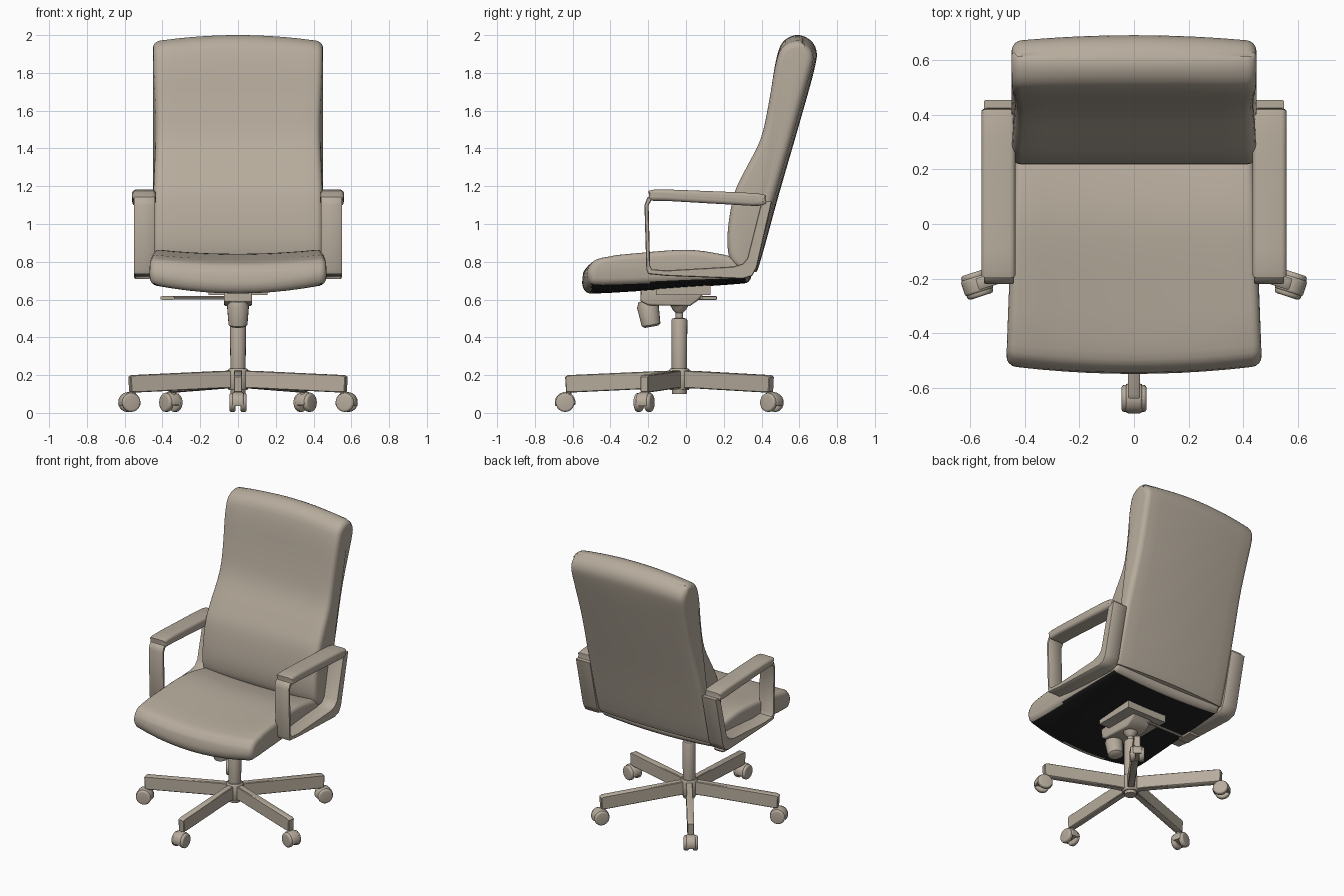
import bpy, bmesh, math
from mathutils import Matrix, Vector

if "Cube" in bpy.data.objects:
    bpy.data.objects.remove(bpy.data.objects["Cube"], do_unlink=True)


def material(name, rgb):
    m = bpy.data.materials.new(name)
    m.use_nodes = True
    m.diffuse_color = (*rgb, 1)
    m.node_tree.nodes["Principled BSDF"].inputs["Base Color"].default_value = (*rgb, 1)
    return m


TAUPE = material("warm taupe", (0.47, 0.41, 0.335))
BLACK = material("black underside", (0.015, 0.015, 0.015))
HUB_Y = -0.035


def finish(name, bm, angle=40):
    bmesh.ops.recalc_face_normals(bm, faces=bm.faces)
    mesh = bpy.data.meshes.new(name)
    bm.to_mesh(mesh)
    bm.free()
    ob = bpy.data.objects.new(name, mesh)
    bpy.context.collection.objects.link(ob)
    mesh.materials.append(TAUPE)
    bpy.ops.object.select_all(action='DESELECT')
    ob.select_set(True)
    bpy.context.view_layer.objects.active = ob
    bpy.ops.object.shade_smooth_by_angle(angle=math.radians(angle))
    return ob


def smooth_loop(pts, steps=4):
    """Closed Catmull-Rom curve through the points."""
    out, n = [], len(pts)
    for i in range(n):
        a, b, c, d = (Vector(pts[(i + k) % n]) for k in (-1, 0, 1, 2))
        for s in range(steps):
            t = s / steps
            out.append(0.5 * (2 * b + (c - a) * t + (2 * a - 5 * b + 4 * c - d) * t * t
                              + (3 * b - a - 3 * c + d) * t ** 3))
    return out


def inset(pts, amount):
    """Move a closed (y, z) outline inwards."""
    n = len(pts)
    pts = [Vector(p) for p in pts]
    area = sum(pts[i - 1].x * pts[i].y - pts[i].x * pts[i - 1].y for i in range(n))
    side = math.copysign(amount, area)
    out = []
    for i in range(n):
        t = (pts[(i + 1) % n] - pts[i - 1]).normalized()
        out.append(pts[i] + Vector((-t.y, t.x)) * side)
    return out


def loft(outline, stations):
    """Skin a (y, z) outline along x; stations are (x, inset)."""
    bm = bmesh.new()
    rings = [[bm.verts.new((x, *p)) for p in inset(outline, d)] for x, d in stations]
    n = len(outline)
    for a, b in zip(rings, rings[1:]):
        for i in range(n):
            j = (i + 1) % n
            bm.faces.new((a[i], a[j], b[j], b[i]))
    bm.faces.new(rings[0])
    bm.faces.new(rings[-1][::-1])
    return bm


def rounded(x0, x1, r, inner=0):
    """Stations with rounded ends."""
    arc = [(r * (1 - math.cos(a)), r * (1 - math.sin(a)))
           for a in (math.pi * k / 8 for k in range(5))]
    left = [(x0 + dx, d) for dx, d in arc]
    mid = [(x0 + r + (x1 - x0 - 2 * r) * k / (inner + 1), 0) for k in range(1, inner + 1)]
    return left + mid + [(x1 - dx, d) for dx, d in reversed(arc)]


def lathe(name, rings, matrix, sides=20):
    """Round part from (radius, height) rings."""
    bm = bmesh.new()
    loops = [[bm.verts.new((r * math.cos(2 * math.pi * k / sides),
                            r * math.sin(2 * math.pi * k / sides), z))
              for k in range(sides)] for r, z in rings]
    for a, b in zip(loops, loops[1:]):
        for i in range(sides):
            j = (i + 1) % sides
            bm.faces.new((a[i], a[j], b[j], b[i]))
    bm.faces.new(loops[0])
    bm.faces.new(loops[-1])
    bm.transform(matrix)
    return finish(name, bm)


# Seat cushion, sagging across its width, with a black underside panel
seat_line = smooth_loop([(-0.53, 0.69), (-0.55, 0.74), (-0.53, 0.79), (-0.47, 0.825),
                         (-0.25, 0.85), (0, 0.867), (0.18, 0.845), (0.3, 0.81),
                         (0.345, 0.76), (0.33, 0.715), (0.27, 0.705), (0, 0.695),
                         (-0.25, 0.685), (-0.47, 0.68)])
bm = loft(seat_line, rounded(-1 * 0.46, 0.46, 0.035, 9))
for v in bm.verts:
    u = v.co.x / 0.46
    mid = 1 - u * u
    depth = (v.co.y + 0.55) / 0.9
    sag = 0.05 - 0.03 * depth if v.co.z < 0.76 else 0.025
    v.co.z -= sag * mid
    if v.co.y < -0.4:
        v.co.y += 0.03 * u * u
    v.co.x *= 1.02 - 0.07 * depth
seat = finish("seat", bm, 60)
seat.data.materials.append(BLACK)
for p in seat.data.polygons:
    c = p.center
    if p.normal.z < -0.7 and abs(c.x) < 0.44 and -0.5 < c.y < 0.31:
        p.material_index = 1

# Tall backrest with a rolled top and a narrower waist
back_line = smooth_loop([(0.24, 0.8), (0.22, 0.88), (0.225, 1.0), (0.255, 1.16), (0.31, 1.28),
                         (0.395, 1.45), (0.44, 1.65), (0.475, 1.86), (0.51, 1.96),
                         (0.58, 2.0), (0.65, 1.98), (0.69, 1.92), (0.68, 1.82),
                         (0.6, 1.53), (0.49, 1.15), (0.39, 0.79), (0.36, 0.745),
                         (0.3, 0.75)])
bm = loft(back_line, rounded(-0.45, 0.45, 0.035, 9))
for v in bm.verts:
    u = v.co.x / 0.45
    y, z = v.co.y, v.co.z
    rear = y > 0.3 + (z - 0.8) * 0.28
    v.co.x *= 1 - 0.03 * math.exp(-((z - 1.5) / 0.25) ** 2)
    if z > 1.75:
        v.co.z -= 0.035 * u * u * (z - 1.75) / 0.25
    if rear:
        v.co.y -= 0.022 * u * u
finish("backrest", bm, 60)

# Armrests: padded top over a bent strap that runs under and up the back
pad_line = smooth_loop([(-0.185, 1.125), (-0.195, 1.155), (-0.17, 1.182), (0.1, 1.175),
                        (0.39, 1.16), (0.42, 1.135), (0.405, 1.097), (0.2, 1.105),
                        (-0.1, 1.122)], 3)
strap_outer = [(-0.17, 1.155), (-0.205, 1.14), (-0.22, 1.1), (-0.21, 0.76), (-0.2, 0.735),
               (-0.1, 0.725), (0.3, 0.71), (0.35, 0.725), (0.375, 0.77), (0.455, 1.12)]
strap_inner = [(0.4, 1.12), (0.325, 0.82), (0.3, 0.79), (0.25, 0.775), (-0.1, 0.755),
               (-0.18, 0.76), (-0.19, 0.78), (-0.198, 1.1), (-0.18, 1.13)]
for side, label in ((1, "left"), (-1, "right")):
    finish(label + "_arm_pad", loft(pad_line, rounded(side * 0.435, side * 0.56, 0.02)
                                    if side > 0 else rounded(-0.56, -0.435, 0.02)), 60)
    finish(label + "_arm_strap", loft(strap_outer + strap_inner,
                                      [(side * x, d) for x, d in
                                       ((0.44, 0.004), (0.445, 0), (0.545, 0), (0.55, 0.004))]))

# Tilt mechanism under the seat
mech_line = [(-0.24, 0.67), (-0.24, 0.59), (-0.2, 0.57), (0.02, 0.565), (0.07, 0.6), (0.12, 0.67)]
finish("tilt_housing", loft(mech_line, rounded(-0.075, 0.075, 0.012)))
plate = [(-0.16, 0.625), (0.13, 0.625), (0.13, 0.68), (-0.16, 0.68)]
finish("mounting_plate", loft(plate, [(-0.155, 0), (0.155, 0)]))
lathe("tension_knob", [(0.035, -0.07), (0.05, -0.06), (0.058, 0.04), (0.045, 0.07)],
      Matrix.Translation((0, -0.195, 0.525)) @ Matrix.Rotation(math.radians(10), 4, 'X'))
lathe("lever_rod", [(0.009, 0), (0.009, 0.33)],
      Matrix.Translation((-0.05, 0.08, 0.61)) @ Matrix.Rotation(-math.pi / 2, 4, 'Y'), 8)
paddle = [(0.05, 0.598), (0.16, 0.598), (0.165, 0.608), (0.16, 0.618), (0.05, 0.618)]
finish("lever_paddle", loft(paddle, [(-0.41, 0.003), (-0.4, 0), (-0.345, 0), (-0.335, 0.003)]))

# Gas column and hub
hub = Matrix.Translation((0, HUB_Y, 0))
lathe("gas_column", [(0.038, 0.1), (0.04, 0.105), (0.042, 0.49), (0.038, 0.5), (0.02, 0.502),
                     (0.02, 0.53), (0.035, 0.545), (0.06, 0.59)], hub)
lathe("base_hub", [(0.048, 0.12), (0.055, 0.13), (0.055, 0.225), (0.048, 0.235)], hub)

# Five-star base with twin-wheel casters
leg_line = [(0, 0.225), (-0.1, 0.222), (-0.59, 0.2), (-0.605, 0.19), (-0.6, 0.112),
            (-0.57, 0.108), (-0.1, 0.13), (0, 0.13)]


def arc_line(radius, start, end, count):
    return [(-0.605 + radius * math.cos(math.radians(start + (end - start) * k / count)),
             0.055 + radius * math.sin(math.radians(start + (end - start) * k / count)))
            for k in range(count)]


for k in range(5):
    turn = hub @ Matrix.Rotation(k * math.tau / 5, 4, 'Z')
    parts = {
        "leg": loft(leg_line, [(-0.022, 0.004), (-0.018, 0), (0.018, 0), (0.022, 0.004)]),
        "caster_hood": loft(arc_line(0.055, -15, 215, 16), rounded(-0.03, 0.03, 0.01)),
        "caster_wheel_a": loft(arc_line(0.05, 0, 360, 20), rounded(0.012, 0.046, 0.012)),
        "caster_wheel_b": loft(arc_line(0.05, 0, 360, 20), rounded(-0.046, -0.012, 0.012)),
    }
    for part, bm in parts.items():
        bm.transform(turn)
        finish(f"{part}_{k + 1}", bm)
    lathe(f"caster_stem_{k + 1}", [(0.014, 0.08), (0.014, 0.14)],
          turn @ Matrix.Translation((0, -0.585, 0)), 10)
